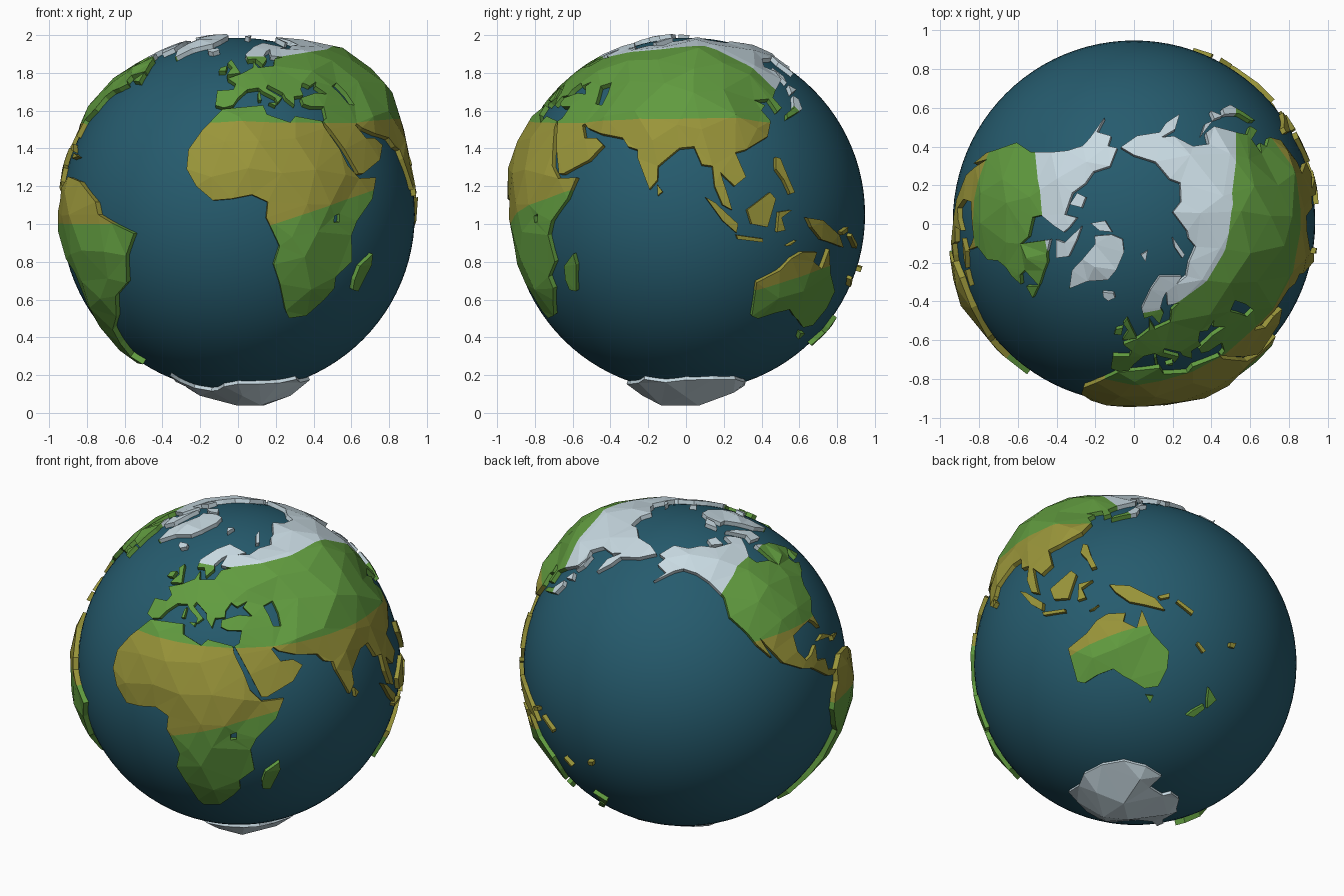
import bpy, bmesh, math, random
from mathutils import Vector
from mathutils.geometry import delaunay_2d_cdt

random.seed(4)
CENTER = Vector((0, 0.012, 1.05))
OCEAN_R, COAST_R, FOOT_R, PEAK_R = 0.936, 0.962, 0.92, 1.05


def material(name, rgb):
    m = bpy.data.materials.new(name)
    m.diffuse_color = (*rgb, 1)
    return m


ocean_blue = material("ocean_blue", (0.019, 0.105, 0.155))
LAND = [material("dry_olive", (0.32, 0.30, 0.042)),
        material("grass_green", (0.12, 0.33, 0.05)),
        material("snow_white", (0.58, 0.70, 0.76))]


def direction(lon, lat):
    a, b = math.radians(lon), math.radians(lat)
    return Vector((math.cos(b) * math.sin(a), -math.cos(b) * math.cos(a), math.sin(b)))


def inside(p, segs):
    return sum((a.y > p.y) != (b.y > p.y) and
               p.x < a.x + (b.x - a.x) * (p.y - a.y) / (b.y - a.y) for a, b in segs) % 2 == 1


def coast_distance(p, segs):
    best = 9.0
    for a, b in segs:
        d = b - a
        t = max(0, min(1, (p - a).dot(d) / max(d.dot(d), 1e-12)))
        best = min(best, (a + d * t - p).length)
    return best


def split(bm, field):
    """Cut the faces along the zero line of a field over the globe."""
    value = {v: field((v.co - CENTER).normalized()) for v in bm.verts}
    cuts = []
    for e in list(bm.edges):
        a, b = e.verts
        fa, fb = value[a], value[b]
        if fa * fb < 0:
            cuts.append(bmesh.utils.edge_split(e, a, fa / (fa - fb))[1])
    if cuts:
        bmesh.ops.connect_verts(bm, verts=cuts)


def land(name, loops, slope=0.0, south=(-0.42, 0, 0), coast=COAST_R):
    """Raised low-poly land from (lon, lat) coast loops; an inner loop is a lake."""
    dirs = [[direction(*p) for p in loop] for loop in loops]
    q = sum((d for loop in dirs for d in loop), Vector()).to_track_quat('Z', 'Y')

    def flat(n):
        l = q.inverted() @ n
        return Vector((l.x, l.y)).normalized() * math.acos(max(-1, min(1, l.z)))

    def globe(p):
        t = p.length
        k = math.sin(t) / t if t > 1e-9 else 1
        return q @ Vector((p.x * k, p.y * k, math.cos(t)))

    pts, edges, segs = [], [], []
    for loop in dirs:
        ring, s = [flat(n) for n in loop], len(pts)
        pts += ring
        for i in range(len(ring)):
            j = (i + 1) % len(ring)
            edges.append((s + i, s + j))
            segs.append((ring[i], ring[j]))
    # jittered inland points
    step = 0.19
    for i in range(-9, 10):
        for j in range(-9, 10):
            p = Vector(((i + 0.5 * (j % 2)) * step + random.uniform(-.04, .04),
                        j * step * 0.87 + random.uniform(-.04, .04)))
            if slope and inside(p, segs) and coast_distance(p, segs) > 0.06:
                pts.append(p)
    verts, _, tris, *_ = delaunay_2d_cdt(pts, edges, [], 0, 1e-6)
    bm = bmesh.new()
    top = []
    for p in verts:
        d = coast_distance(p, segs)
        r = coast if d < 1e-3 else min(PEAK_R, coast + slope * d + random.uniform(0, .012))
        top.append(bm.verts.new(CENTER + globe(p) * r))
    for t in tris:
        a, b, c = (verts[i] for i in t)
        if inside((a + b + c) / 3, segs):
            order = t if (b - a).cross(c - a) > 0 else t[::-1]
            bm.faces.new([top[i] for i in order])
    # cliffs down into the ocean
    foot = {}
    for e in [e for e in bm.edges if e.is_boundary]:
        l = e.link_loops[0]
        a, b = l.vert, l.link_loop_next.vert
        for v in (a, b):
            if v not in foot:
                foot[v] = bm.verts.new(CENTER + (v.co - CENTER).normalized() * FOOT_R)
        bm.faces.new((b, a, foot[a], foot[b]))
    bmesh.ops.delete(bm, geom=[v for v in bm.verts if not v.link_faces], context='VERTS')
    # climate zones
    snow = lambda n: n.z - 0.87 + 0.8 * max(n.y, 0) ** 2
    north = lambda n: n.z - 0.505
    southern = lambda n: south[0] + south[1] * n.x + south[2] * n.y - n.z
    for f in (snow, north, southern):
        split(bm, f)
    for f in bm.faces:
        n = (f.calc_center_median() - CENTER).normalized()
        if snow(n) > 0 or n.z < -0.86:
            f.material_index = 2
        else:
            f.material_index = 1 if north(n) > 0 or southern(n) > 0 else 0
    me = bpy.data.meshes.new(name)
    bm.to_mesh(me)
    bm.free()
    for m in LAND:
        me.materials.append(m)
    bpy.context.collection.objects.link(bpy.data.objects.new(name, me))


# ocean ball
bpy.ops.mesh.primitive_uv_sphere_add(segments=96, ring_count=48, radius=OCEAN_R, location=CENTER)
ocean = bpy.context.object
ocean.name = "ocean"
ocean.data.materials.append(ocean_blue)
bpy.ops.object.shade_smooth()

# Europe and Asia: northern coast going east, then southern coast going west
north_coast = [(-9, 37), (-9, 43), (-2, 43.5), (-1, 46), (-5, 48.5), (2, 51), (8, 54), (9, 57.5),
               (11, 54), (20, 55), (23, 59), (29, 60), (22, 61), (25, 65.5), (21, 64), (17, 61),
               (18, 59), (14, 55.5), (11, 59), (6, 58.5), (5, 62), (14, 68), (25, 71), (41, 67),
               (34, 66), (44, 66), (54, 68.5), (68, 69), (73, 72), (80, 73), (104, 77.5), (113, 74),
               (130, 71), (140, 72.5), (160, 70), (180, 69), (190, 66), (178, 62.5), (164, 60),
               (162, 56), (157, 51), (156, 57), (162, 61.5), (155, 59.5), (142, 59), (136, 54.5),
               (141, 52), (140, 48), (131, 43), (127.5, 40), (129.5, 36), (126.5, 34.5)]
south_coast = [(125, 39.5), (118, 39), (122, 37), (119.5, 35), (122, 31), (119, 25.5), (110, 21),
               (106, 20), (109, 12), (105, 9), (100.5, 13.5), (103, 5), (104, 1.5), (101, 3),
               (98.5, 9), (98, 15.5), (94.5, 16), (92, 22), (87, 21.5), (80, 15.5), (80, 11),
               (77.5, 8), (73, 18), (72.5, 21), (69, 22), (66.5, 25), (57.5, 26.5), (51, 28.5),
               (49, 30), (48, 29.5), (51, 25), (56, 25), (59.5, 22.5), (55, 17.5), (45, 13),
               (43, 13), (39, 21), (35, 28), (33, 31), (35, 32), (36, 36.5), (30, 36.5), (27, 37.5),
               (27, 40), (35, 42), (41, 41.5), (37, 45), (39, 47), (34, 45), (31, 46.5),
               (28.5, 43.5), (28.5, 41), (24, 40.5), (23, 37), (20, 40), (19.5, 42), (13.5, 45.5),
               (12.5, 44), (18.5, 40), (16, 38), (15.5, 40), (11, 42.5), (9, 44.2), (4, 43.5),
               (0, 40), (-2, 37), (-5.5, 36)]
inland_sea = [(47, 45), (52, 46.5), (53.5, 42), (53.5, 37), (50, 37.5), (49, 41)]
land("eurasia", [north_coast + south_coast, inland_sea], 0.24)

land("africa", [
    [(-17, 14.5), (-17, 21), (-13, 27.5), (-6, 35.5), (10, 37), (11, 33.5), (19.5, 30.5), (22, 32.8),
     (32.5, 31), (33, 28.5), (37, 21), (39, 15.5), (43, 11.5), (51, 11.8), (48, 5), (41, -2),
     (39, -6.5), (40.5, -15), (35, -20), (35.5, -24), (32.5, -28), (27, -33.8), (20, -34.8),
     (18, -32), (14.5, -22.5), (11.8, -16), (13.5, -10), (9, -1), (9.5, 4), (4.5, 6.3), (-2, 5),
     (-8, 4.5), (-13.5, 9)],
    [(32, -0.5), (34, 0.3), (34, -2.3), (32, -2.5)]], 0.09, (-0.12, 0.34, 0))
land("south_east_africa_island", [[(49.5, -12.5), (50, -16), (47, -25), (44, -24.5), (43.5, -21),
                                   (44.5, -16.5)]], south=(0, 0, 0))

land("south_america", [
    [(-77.5, 8.5), (-72, 12), (-62, 10.5), (-51.5, 4), (-50, 0), (-44, -2.5), (-35, -6), (-39, -13),
     (-41, -22), (-48.5, -26.5), (-53.5, -34), (-62, -39), (-65.5, -45), (-69, -51), (-65, -55),
     (-71, -54.5), (-75.5, -48), (-73.5, -38), (-71.5, -30), (-70.5, -18.5), (-76, -14), (-81, -5.5),
     (-80, 1), (-77.5, 4)]], 0.09, (-0.05, 0, 0), 0.968)

land("north_america", [
    [(-77.5, 8.5), (-80, 7.5), (-83.5, 8.5), (-92, 14.5), (-97, 16), (-105.5, 20.5), (-109, 25.5),
     (-113, 31), (-110, 23.5), (-115, 29), (-118, 34), (-124, 40.5), (-124, 48), (-130, 54.5),
     (-137, 58.5), (-146, 60.5), (-152, 59.5), (-164, 54.5), (-157.5, 58.5), (-165, 61.5),
     (-161, 64.5), (-167, 66), (-156.5, 71), (-141, 69.7), (-128, 70.5), (-115, 68.5), (-96, 68),
     (-94, 72), (-85, 69.5), (-81.5, 67.5), (-87, 64.5), (-94, 60), (-92.5, 57), (-82, 55),
     (-79, 51.5), (-78, 62.5), (-70, 60), (-65, 59), (-61.5, 56.5), (-56, 52), (-66, 50),
     (-65, 47.5), (-61, 46), (-66, 44), (-70.5, 43), (-74, 40.5), (-75.5, 35.5), (-81, 31.5),
     (-80.3, 25.5), (-82.5, 28.5), (-84.5, 30), (-90, 29.5), (-97, 28), (-97.5, 22.5), (-94.5, 18.2),
     (-91, 19), (-87, 21.5), (-88.5, 16), (-83.5, 15), (-83, 10.5), (-79.5, 9.5)]], 0.08)

land("australia", [
    [(114, -22), (122, -18), (126, -14), (130, -12), (136.5, -12), (135.7, -15), (140.5, -17.5),
     (142.3, -11), (146, -19), (153, -25), (153, -31), (150, -37.5), (144, -38.5), (138, -35.5),
     (135.5, -34.5), (131, -31.5), (124, -33), (118, -35), (115, -34)]], 0.06, (-0.54, 0, 0.33))

land("antarctica", [
    [(-57, -63.3), (-60, -68), (-62, -74), (-45, -78), (-30, -77), (-15, -72.5), (0, -70), (20, -70),
     (40, -69), (53, -66), (70, -68.5), (88, -66.5), (110, -66), (130, -66), (150, -68.5),
     (170, -71.5), (165, -78), (200, -79), (205, -76), (225, -74.5), (250, -74.5), (260, -73),
     (285, -73), (293, -68)]], 0.35, coast=0.955)

land("greenland", [[(-44, 60), (-52, 65), (-54, 70), (-60, 76), (-70, 77), (-60, 82), (-33, 83.5),
                    (-18, 80), (-20, 74), (-24, 70), (-38, 66)]], 0.06)
land("arctic_islands", [
    [(-65, 62.5), (-62, 66.5), (-72, 71), (-85, 73.5), (-73, 67), (-77, 64.5)],
    [(-75, 79), (-88, 76.5), (-92, 81), (-65, 82.5)], [(-117, 70), (-105, 69), (-105, 73), (-117, 73)],
    [(12, 79.5), (16, 77), (25, 80)], [(53, 71), (57, 71), (68, 77), (58, 75)],
    [(-24, 65.5), (-22, 64), (-18, 63.4), (-14, 65), (-16, 66.4)]])
land("european_islands", [
    [(-5.5, 50.2), (1.3, 51.2), (-2, 56), (-4, 58.5), (-6, 56.5), (-3, 54), (-4.5, 52)],
    [(-10, 52), (-6.3, 52.3), (-6, 55), (-9.5, 54)], [(8.3, 39), (9.6, 39.2), (9.4, 43), (8.5, 42)],
    [(12.5, 38), (15.5, 38.2), (15, 36.8)]])
land("american_islands", [
    [(-59, 47.5), (-53, 47), (-56, 51.5)], [(-84.5, 22), (-80, 23), (-74.5, 20.2), (-78, 20.7)],
    [(-74, 19.8), (-68.5, 18.7), (-74, 18)]])
land("east_asian_islands", [
    [(130, 32), (131, 34), (136, 36), (140, 41), (142, 39.5), (140.5, 35.5), (135, 33.7)],
    [(140, 42), (142, 45.5), (145.3, 43.5)], [(142, 46.5), (142, 54), (144, 49.5)],
    [(80, 9.5), (81.8, 7.3), (80.2, 6)],
    [(120.5, 18.5), (122.3, 18), (124, 12.5), (126.3, 7), (124.5, 6.5), (122.5, 11), (120, 14.5)]])
land("south_sea_islands", [
    [(109, 1.5), (117, 7), (119, 5), (116, -4), (110.5, -3)],
    [(95.5, 5.5), (98.5, 3.8), (106, -3), (105.5, -5.8), (101, -2)],
    [(105.5, -6.5), (114.5, -7.7), (114.5, -8.8), (106, -7.8)],
    [(119.5, -5.5), (120, 0.8), (125, 1.5), (121, -1), (122.5, -5)], [(123.5, -10), (127, -8.3), (125, -9.8)],
    [(131, -1), (138, -1.8), (147, -6.5), (150.5, -10.5), (143, -9), (138, -8), (133, -4)]])
land("pacific_islands", [
    [(148, -5.5), (152, -4), (152, -5.5), (149, -6.5)], [(155, -6), (161, -9.5), (160.5, -10.8), (154.5, -7)],
    [(164, -20), (167.5, -22.5), (166.5, -23.5), (163.5, -21)],
    [(177, -17), (179.5, -16.5), (179, -18.5), (177, -18.5)], [(144.7, -40.8), (148.3, -41), (147, -43.5)],
    [(172.7, -34.5), (178.3, -37.7), (175.5, -41.5), (174, -39)],
    [(173, -40.7), (174.3, -42), (170.5, -46), (166.5, -46), (168.5, -44)]])
